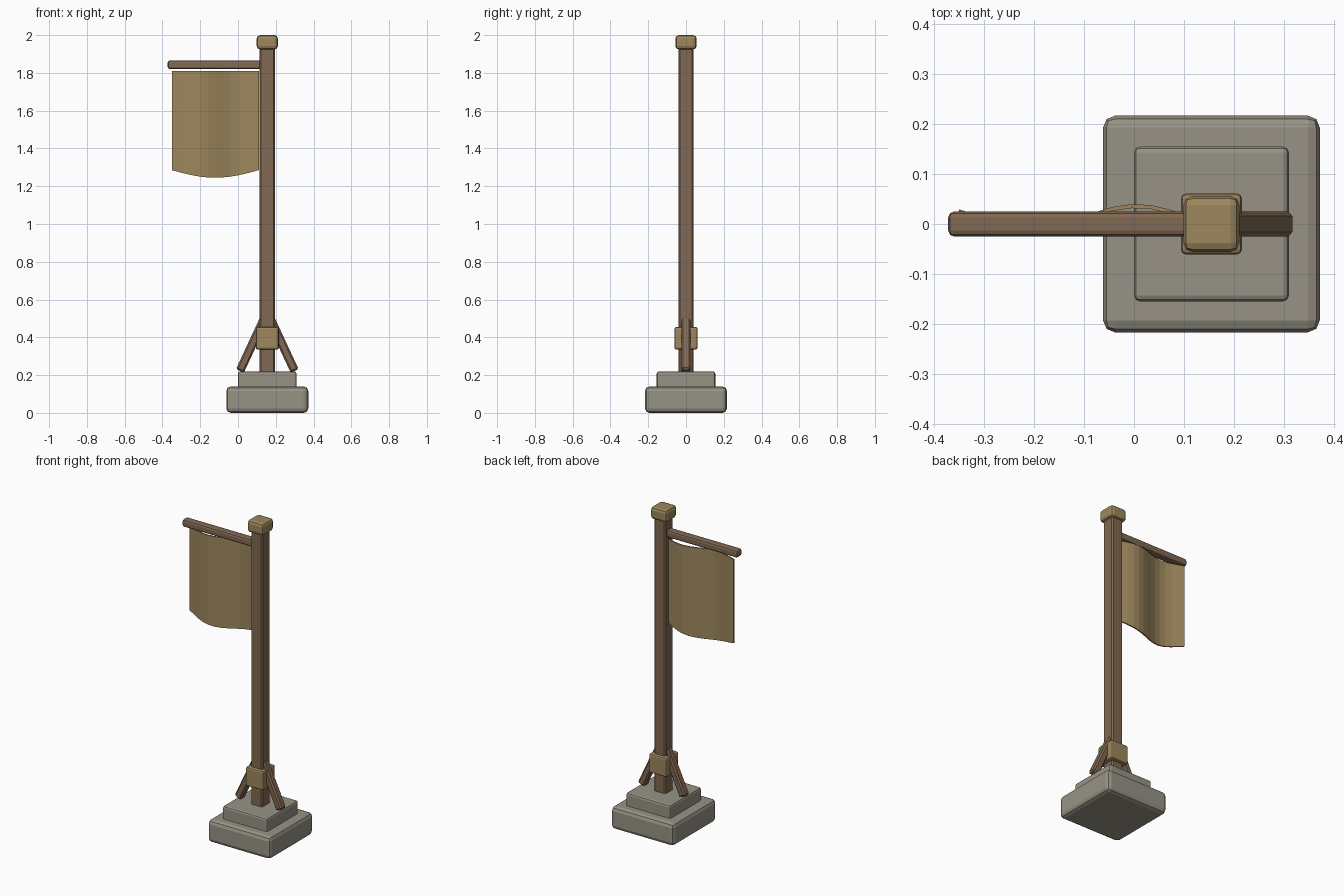
import bpy, bmesh, math
from mathutils import Matrix, Vector

cube = bpy.data.objects.get("Cube")
if cube:
    bpy.data.objects.remove(cube, do_unlink=True)


def material(name, rgb):
    mat = bpy.data.materials.new(name)
    mat.use_nodes = True
    color = (*rgb, 1)
    mat.diffuse_color = color
    mat.node_tree.nodes["Principled BSDF"].inputs["Base Color"].default_value = color
    return mat


wood = material("brown wood", (0.22, 0.14, 0.085))
tan = material("tan cloth", (0.34, 0.245, 0.11))
stone = material("grey stone", (0.31, 0.29, 0.235))

POST_X = 0.155


def add_object(name, bm, mat):
    mesh = bpy.data.meshes.new(name)
    bm.to_mesh(mesh)
    bm.free()
    mesh.materials.append(mat)
    obj = bpy.data.objects.new(name, mesh)
    bpy.context.collection.objects.link(obj)
    return obj


def box(name, center, size, mat, bevel, segments=2, tilt=0):
    bm = bmesh.new()
    bmesh.ops.create_cube(bm, size=1, matrix=Matrix.Diagonal((*size, 1)))
    bmesh.ops.bevel(bm, geom=bm.edges[:], offset=bevel, segments=segments,
                    profile=0.5, affect='EDGES')
    obj = add_object(name, bm, mat)
    obj.location = center
    obj.rotation_euler.y = tilt
    return obj


# Stepped stone footing
box("base_slab", (POST_X, 0, 0.07), (0.434, 0.434, 0.14), stone, 0.024)
box("base_step", (POST_X, 0, 0.17), (0.31, 0.31, 0.10), stone, 0.012)

# Post with cap and collar
box("post", (POST_X, 0, 1.08), (0.08, 0.08, 1.75), wood, 0.008, 1)
box("post_cap", (POST_X, 0, 1.962), (0.112, 0.112, 0.076), tan, 0.018)
box("post_collar", (POST_X, 0, 0.395), (0.122, 0.122, 0.12), tan, 0.01)

# Slanted braces on both sides of the post
for name, side in (("left_brace", 1), ("right_brace", -1)):
    foot = Vector((POST_X + side * 0.145, 0, 0.222))
    head = Vector((POST_X + side * 0.018, 0, 0.495))
    run = head - foot
    box(name, (foot + head) / 2, (0.046, 0.05, run.length), wood, 0.009, 1,
        math.atan2(run.x, run.z))

# Arm that carries the banner
box("banner_arm", (-0.121, 0, 1.843), (0.502, 0.05, 0.046), wood, 0.012)

# Wavy banner with a curved hem
bm = bmesh.new()
STEPS, LEFT, WIDTH, THICK = 12, -0.35, 0.46, 0.008
rings = []
for i in range(STEPS + 1):
    t = i / STEPS
    x = LEFT + WIDTH * t
    y = 0.012 + 0.024 * math.cos(math.tau * (x - 0.005) / 0.42)
    hem = 1.285 - 0.04 * math.sin(math.pi * t)
    rings.append([bm.verts.new((x, y + dy, z)) for dy, z in (
        (-THICK / 2, hem), (THICK / 2, hem), (THICK / 2, 1.81), (-THICK / 2, 1.81))])
for a, b in zip(rings, rings[1:]):
    for k in range(4):
        n = (k + 1) % 4
        bm.faces.new((a[k], a[n], b[n], b[k]))
bm.faces.new(rings[0])
bm.faces.new(rings[-1])
bmesh.ops.recalc_face_normals(bm, faces=bm.faces)
add_object("banner", bm, tan)
